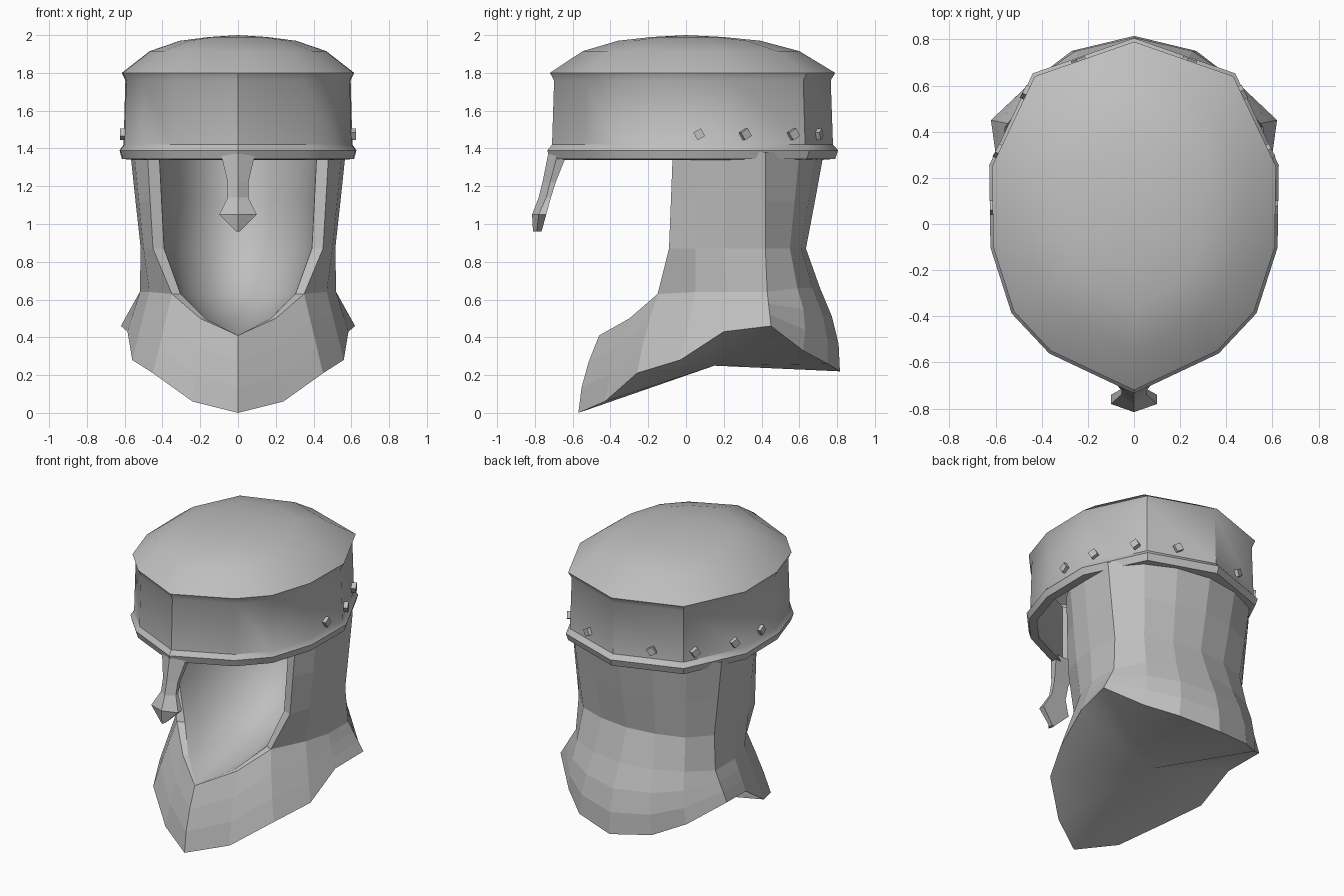
import bpy
import bmesh
from math import sin, cos, pi, radians
from mathutils import Vector, Matrix

old = bpy.data.objects.get("Cube")
if old:
    bpy.data.objects.remove(old, do_unlink=True)

steel = bpy.data.materials.new("steel grey")
steel.use_nodes = True
GREY = (0.52, 0.52, 0.52, 1)
steel.diffuse_color = GREY
steel.node_tree.nodes["Principled BSDF"].inputs["Base Color"].default_value = GREY


def finish(bm, name, smooth=None, mirror=False, weld=True, recalc=True):
    """Turn a bmesh into a named object with optional smoothing and mirroring."""
    if weld:
        bmesh.ops.remove_doubles(bm, verts=bm.verts, dist=0.0005)
    if recalc:
        bmesh.ops.recalc_face_normals(bm, faces=bm.faces)
    mesh = bpy.data.meshes.new(name)
    bm.to_mesh(mesh)
    bm.free()
    mesh.materials.append(steel)
    ob = bpy.data.objects.new(name, mesh)
    bpy.context.collection.objects.link(ob)
    if mirror:
        mod = ob.modifiers.new("Mirror", "MIRROR")
        mod.merge_threshold = 0.002
    if smooth:
        bpy.ops.object.select_all(action="DESELECT")
        ob.select_set(True)
        bpy.context.view_layer.objects.active = ob
        bpy.ops.object.shade_smooth_by_angle(angle=radians(smooth))
    return ob


def loft(bm, rows, closed=False):
    """Skin a list of equally long point rows with quads."""
    grid = [[bm.verts.new(p) for p in row] for row in rows]
    n = len(grid[0])
    for a, b in zip(grid, grid[1:]):
        for j in range(n if closed else n - 1):
            k = (j + 1) % n
            bm.faces.new((a[j], a[k], b[k], b[j]))
    return grid


def full_loop(half):
    """Close a front-to-back half outline with its mirror image."""
    return half + [(-p[0], *p[1:]) for p in half[-2:0:-1]]


# Helmet: dome, vertical band and flared lower rim share one outline
outline = full_loop([(0, -.72), (.36, -.55), (.52, -.38), (.61, -.1),
                     (.615, .25), (.43, .64), (0, .79)])


def ring(scale, z):
    return [(x * scale, y * scale, z) for x, y in outline]


bm = bmesh.new()
dome = loft(bm, [ring(.25, 1.99), ring(.5, 1.97), ring(.76, 1.915), ring(1, 1.8)], True)
apex = bm.verts.new((0, 0, 2))
top = dome[0]
for a, b in zip(top, top[1:] + top[:1]):
    bm.faces.new((a, b, apex))
finish(bm, "helmet_dome", 40)

bm = bmesh.new()
loft(bm, [ring(1, 1.8), ring(.97, 1.76), ring(.985, 1.42), ring(1.02, 1.39),
          ring(1, 1.345), ring(.92, 1.34), ring(.94, 1.4), ring(.94, 1.76)], True)
finish(bm, "helmet_band", 35)

# Nose guard hanging from the front rim: half width, ridge y, edge y, back y, z
bm = bmesh.new()
guard = []
for w, ridge, edge, back, z in [(.09, -.73, -.68, -.63, 1.37), (.055, -.76, -.72, -.69, 1.22),
                                (.055, -.78, -.74, -.715, 1.14), (.1, -.815, -.78, -.74, 1.05),
                                (.008, -.81, -.79, -.765, .96)]:
    guard.append([(0, ridge, z), (w, edge, z), (w, back, z), (-w, back, z), (-w, edge, z)])
grid = loft(bm, guard, True)
for end in (grid[0], grid[-1]):
    bm.faces.new(end)
finish(bm, "nose_guard")

# Small square studs around the back half of the band
bm = bmesh.new()
for x, y, facing in [(.602, .07, 0), (.578, .31, 27), (.46, .565, 27), (.235, .695, 70)]:
    for side in (1, -1):
        turn = Matrix.Rotation(radians(facing if side > 0 else 180 - facing), 4, "Z")
        tilt = Matrix.Rotation(radians(30), 4, "X")
        place = Matrix.Translation((x * side, y, 1.475))
        bmesh.ops.create_cube(bm, size=.046, matrix=place @ turn @ tilt)
finish(bm, "band_studs", weld=False)

# Coif: hem and collar points for each column, running front to back
hem = [(0, -.57, 0), (.24, -.43, .06), (.45, -.26, .21), (.56, -.03, .28), (.585, .2, .43),
       (.62, .45, .46), (.44, .62, .33), (.27, .75, .26), (0, .815, .22)]
collar = [(0, -.46, .41), (.2, -.3, .5), (.35, -.15, .63), (.47, .05, .64), (.52, .22, .64),
          (.52, .43, .64), (.4, .59, .66), (.22, .67, .66), (0, .71, .66)]
waist = [(.45, -.09), (.5, .05), (.515, .2), (.505, .42), (.38, .55), (.2, .61), (0, .635)]
crown = [(.48, -.07), (.55, .05), (.57, .2), (.56, .42), (.42, .6), (.23, .69), (0, .73)]


def between(t):
    """Collar row at fraction t, bulging outward at the front and back."""
    row = []
    for low, high in zip(hem, collar):
        p = Vector(low).lerp(Vector(high), t)
        if abs(p.x) < .45:
            p.y *= 1 + .16 * t * (1 - t)
        row.append(p)
    return row


bm = bmesh.new()
loft(bm, [between(t) for t in (0, .33, .66, 1)])
middle = [Vector(a).lerp(Vector(b), .5) for a, b in zip(waist, crown)]
neck = [collar[2:]]
for points, z in ((waist, .87), (middle, 1.12), (crown, 1.38)):
    neck.append([(x, y, z) for x, y in points])
loft(bm, neck)
finish(bm, "coif", mirror=True)

# Hollow lining behind the face opening, with a narrow rim along its edge
opening = [(collar[1], .1), (collar[2], .4), ((.45, -.09, .87), .56),
           ((.465, -.08, 1.12), .61), ((.48, -.07, 1.38), .63)]
STEPS = 14
rows, rims = [], []
for (x, y, z), back in opening:
    arc = []
    for i in range(STEPS + 1):
        a = pi * i / STEPS
        arc.append((x * .87 * cos(a), y + .02 + (back - y) * sin(a), z))
    rows.append(arc)
    rims.append([(x, y, z), arc[0]])
bm = bmesh.new()
grid = loft(bm, rows)
chin = bm.verts.new((0, -.45, .41))
for a, b in zip(grid[0], grid[0][1:]):
    bm.faces.new((chin, a, b))
bmesh.ops.recalc_face_normals(bm, faces=bm.faces)
# Point the lining towards the wearer's face
lining_back = min(bm.faces, key=lambda f: -f.calc_center_median().y)
if lining_back.normal.y > 0:
    bmesh.ops.reverse_faces(bm, faces=bm.faces)
finish(bm, "face_lining", 60, recalc=False)

bm = bmesh.new()
loft(bm, [[collar[0], (0, -.45, .41)]] + rims)
bmesh.ops.recalc_face_normals(bm, faces=bm.faces)
if sum(f.normal.y for f in bm.faces) > 0:
    bmesh.ops.reverse_faces(bm, faces=bm.faces)
finish(bm, "opening_rim", mirror=True, recalc=False)

# Smooth closed underside fanning from the hem to a low centre
bm = bmesh.new()
edge = [bm.verts.new(p) for p in full_loop(hem)]
centre = bm.verts.new((0, .15, .25))
for a, b in zip(edge, edge[1:] + edge[:1]):
    bm.faces.new((b, a, centre))
finish(bm, "coif_underside", 70, recalc=False)
